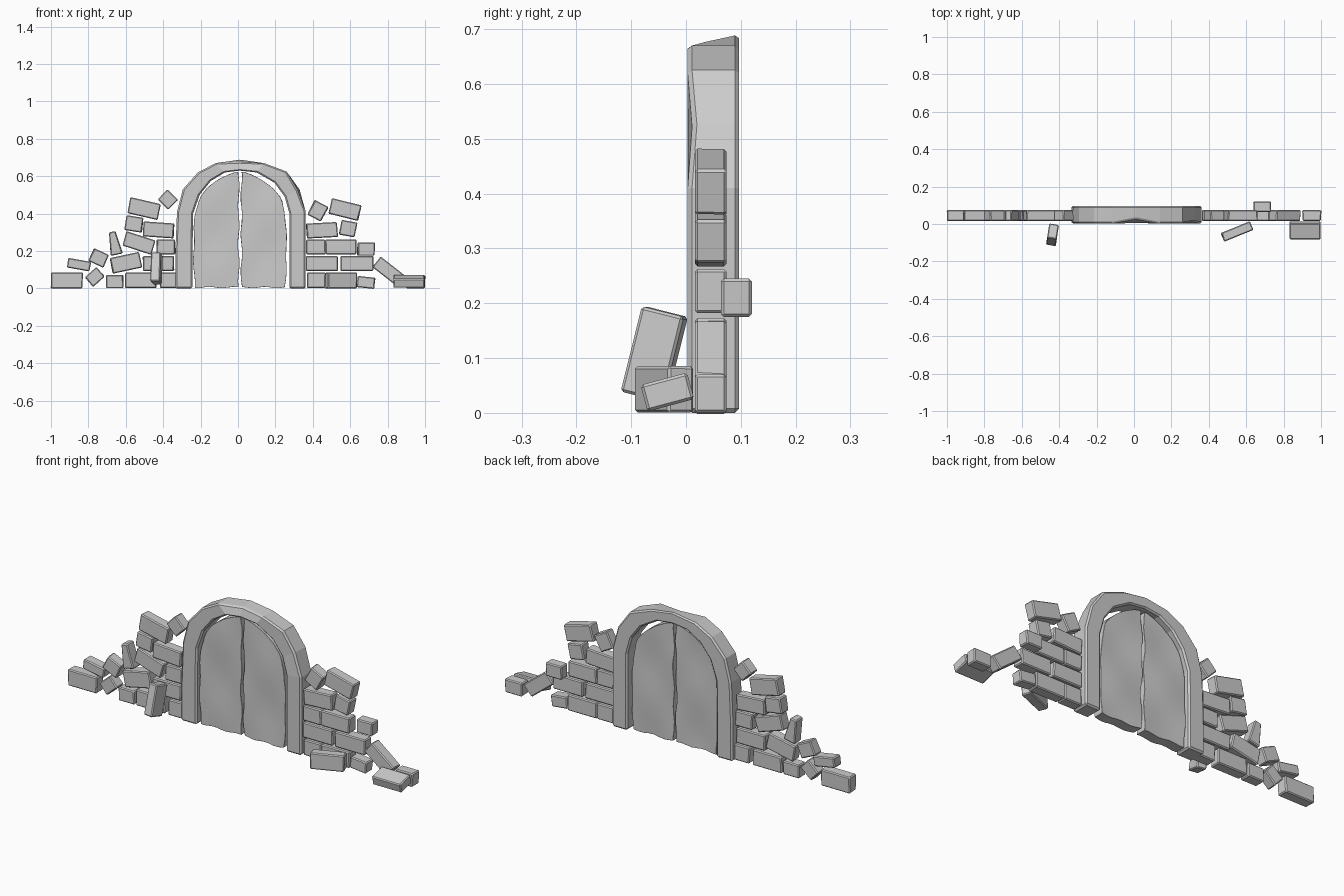
import bpy, bmesh, math, random
from mathutils import Matrix, Euler, Vector

if "Cube" in bpy.data.objects:
    bpy.data.objects.remove(bpy.data.objects["Cube"])

random.seed(4)


def finish(name, bm, bevel=0.006):
    bmesh.ops.recalc_face_normals(bm, faces=bm.faces[:])
    me = bpy.data.meshes.new(name)
    bm.to_mesh(me)
    bm.free()
    ob = bpy.data.objects.new(name, me)
    bpy.context.collection.objects.link(ob)
    if bevel:
        m = ob.modifiers.new("bevel", 'BEVEL')
        m.width, m.segments, m.limit_method = bevel, 1, 'ANGLE'
        m.angle_limit = math.radians(40)
    return ob


def brick(name, x, z, w, h, tilt=0, y=0.045, d=0.058, lean=0, yaw=0, taper=1.0):
    bm = bmesh.new()
    bmesh.ops.create_cube(bm, size=1)
    for v in bm.verts:
        v.co = Vector((v.co.x * w, v.co.y * d, v.co.z * h))
        if v.co.z > 0:
            v.co.x *= taper
        v.co.x += random.uniform(-.003, .003)
    rot = Euler((math.radians(lean), math.radians(-tilt), math.radians(yaw))).to_matrix().to_4x4()
    bm.transform(Matrix.Translation((x, y, z)) @ rot)
    return finish(name, bm, 0.005)


# Faceted stone arch: outer and inner outlines, swept through the depth
outer = [(-.335, 0), (-.335, .2), (-.326, .41), (-.295, .53), (-.215, .62), (-.12, .67), (.01, .69),
         (.14, .67), (.26, .625), (.33, .53), (.362, .41), (.362, .2), (.362, 0)]
inner = [(-.243, 0), (-.243, .2), (-.24, .40), (-.205, .50), (-.145, .575), (-.07, .62), (.01, .63),
         (.10, .62), (.195, .565), (.25, .49), (.275, .40), (.275, .2), (.275, 0)]
bm = bmesh.new()
rings = []
for i, (o, n) in enumerate(zip(outer, inner)):
    pts = [[o[0], .003, o[1]], [o[0], .097, o[1]], [n[0], .097, n[1]], [n[0], .003, n[1]]]
    if i == 6:                      # chip in the crown
        pts[0][1:] = [.028, .675]
    if i == 9:                      # worn right shoulder
        pts[0] = [.318, .012, .525]
    rings.append([bm.verts.new(p) for p in pts])
for a, b in zip(rings, rings[1:]):
    for k in range(4):
        bm.faces.new((a[k], b[k], b[(k + 1) % 4], a[(k + 1) % 4]))
bm.faces.new(rings[0])
bm.faces.new(rings[-1])
finish("stone_arch", bm, 0.008)

# Pair of worn door leaves with wavy edges and dented faces
profile = [(0, .235), (.2, .243), (.4, .235), (.48, .212), (.54, .165), (.585, .105), (.61, .055), (.622, .02)]


def half_width(z):
    for (z0, w0), (z1, w1) in zip(profile, profile[1:]):
        if z <= z1:
            return w0 + (w1 - w0) * (z - z0) / (z1 - z0)
    return profile[-1][1]


def door(name, x0, side, phase):
    bm = bmesh.new()
    rows, cols = 26, 8
    layers = []
    for front in (True, False):
        grid = []
        for r in range(rows + 1):
            z = .622 * math.sin(r / rows * math.pi / 2)
            w = half_width(z)
            wav = .004 * math.sin(z * 31 + phase) + random.uniform(-.001, .001)
            row = []
            for c in range(cols + 1):
                t = c / cols
                px = x0 + side * (t * w + wav * (1 - t) - wav * t * .8)
                dent = .004 * math.sin(px * 17 + phase) * math.sin(z * 15 + phase)
                py = (.022 + dent) if front else (.076 + dent)
                foot = (.005 + .004 * math.sin(t * 11 + phase)) if r == 0 else 0
                row.append(bm.verts.new((px, py, z + foot)))
            grid.append(row)
        for r in range(rows):
            for c in range(cols):
                bm.faces.new((grid[r][c], grid[r][c + 1], grid[r + 1][c + 1], grid[r + 1][c]))
        layers.append(grid)
    f, b = layers
    rim = ([(0, c) for c in range(cols)] + [(r, cols) for r in range(rows)]
           + [(rows, c) for c in range(cols, 0, -1)] + [(r, 0) for r in range(rows, 0, -1)])
    for (r, c), (s, d) in zip(rim, rim[1:] + rim[:1]):
        bm.faces.new((f[r][c], f[s][d], b[s][d], b[r][c]))
    ob = finish(name, bm, 0.004)
    bpy.ops.object.select_all(action='DESELECT')
    ob.select_set(True)
    bpy.context.view_layer.objects.active = ob
    bpy.ops.object.shade_smooth_by_angle(angle=math.radians(30))


door("door_left", .004, -1, 0.5)
door("door_right", .018, 1, 2.0)

# Left ruined wall: x, z, width, height, tilt
left = [(-.915, .043, .168, .085, 0), (-.85, .127, .125, .052, -10), (-.765, .062, .085, .068, 42),
        (-.745, .163, .085, .075, -25), (-.66, .036, .095, .070, 0), (-.60, .137, .16, .085, 12),
        (-.522, .043, .165, .083, 0), (-.53, .243, .16, .080, -18), (-.556, .345, .095, .080, -9),
        (-.503, .427, .165, .087, -13), (-.375, .475, .080, .075, -45), (-.425, .313, .165, .080, -4),
        (-.385, .222, .098, .080, 0), (-.425, .133, .165, .080, 0), (-.37, .043, .095, .083, 0)]
for i, b in enumerate(left):
    brick(f"left_wall_brick_{i + 1}", *b)
brick("left_wedge_brick", -.66, .242, .065, .125, 12, taper=.6)

# Right ruined wall
right = [(.427, .415, .082, .088, -28), (.572, .422, .16, .085, -14), (.588, .320, .085, .080, -10),
         (.449, .311, .165, .080, 3), (.417, .222, .100, .080, 0), (.551, .222, .165, .080, 0),
         (.449, .133, .168, .080, 0), (.635, .133, .175, .080, 0), (.417, .043, .100, .083, 0),
         (.551, .043, .165, .083, 0), (.685, .032, .095, .060, -6), (.805, .092, .165, .072, -38),
         (.95, .035, .10, .070, 0)]
for i, b in enumerate(right):
    brick(f"right_wall_brick_{i + 1}", *b)

# Loose bricks off the wall plane
brick("displaced_brick", .685, .210, .092, .070, y=.092, d=.056)
brick("leaning_brick", -.435, .107, .054, .160, y=-.058, d=.080, lean=-14, yaw=-10)
brick("fallen_brick_middle", .551, .043, .165, .085, y=-.040, d=.050, yaw=22)
brick("fallen_brick_end", .913, .038, .168, .050, y=-.034, d=.088, lean=15)
